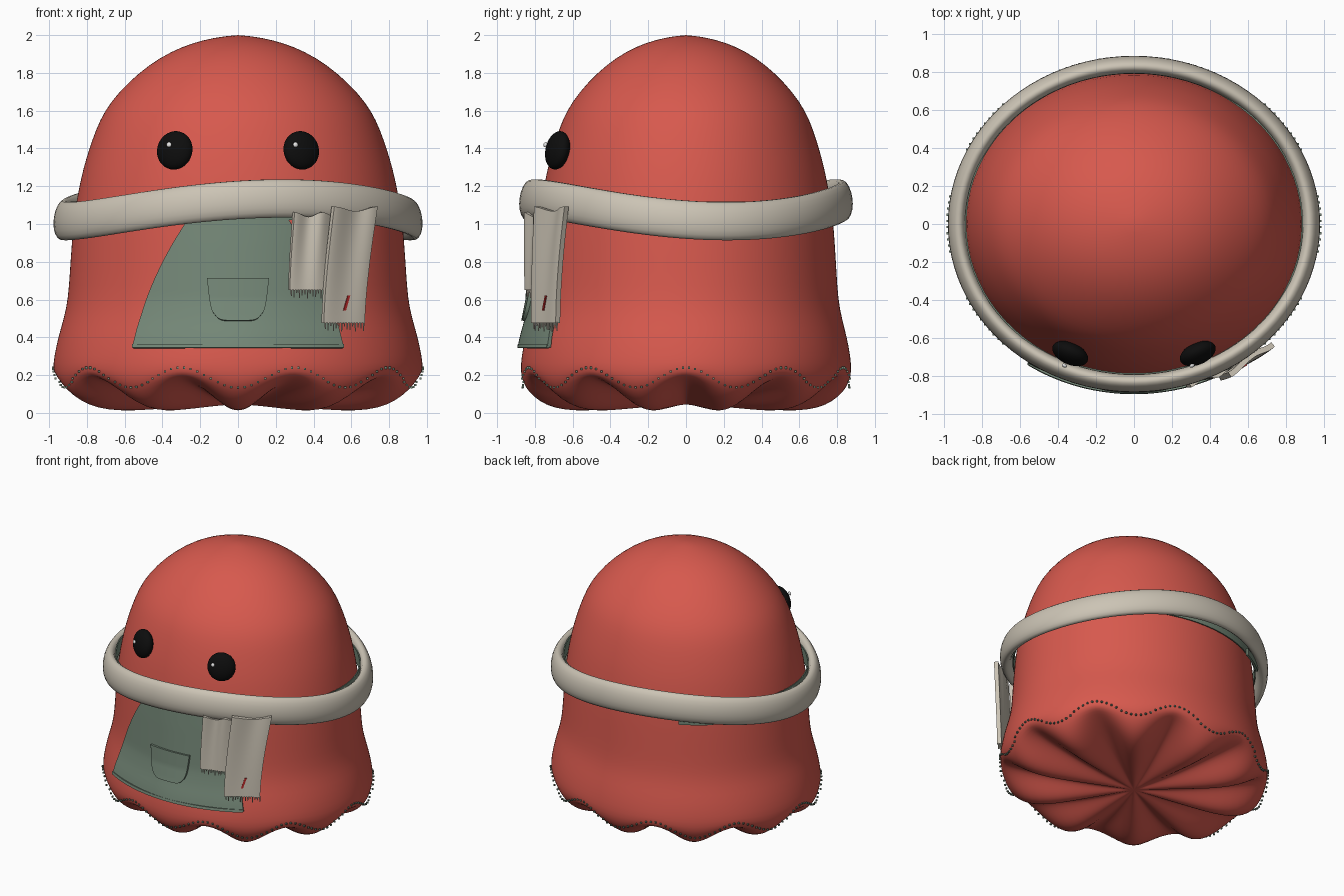
import bpy, bmesh, math
from math import sin, cos, pi, sqrt
from mathutils import Vector

cube = bpy.data.objects.get("Cube")
if cube:
    bpy.data.objects.remove(cube, do_unlink=True)


def material(name, rgb):
    m = bpy.data.materials.new(name)
    m.use_nodes = True
    m.diffuse_color = (*rgb, 1)
    node = m.node_tree.nodes["Principled BSDF"]
    node.inputs["Base Color"].default_value = (*rgb, 1)
    node.inputs["Roughness"].default_value = 0.7
    return m


CORAL = material("coral", (0.68, 0.10, 0.075))
CREAM = material("cream", (0.60, 0.55, 0.46))
SAGE = material("sage green", (0.18, 0.25, 0.19))
BLACK = material("black", (0.004, 0.004, 0.004))
WHITE = material("white", (0.85, 0.85, 0.85))
RED = material("embroidery red", (0.45, 0.02, 0.02))


def finish(bm, name, mat, angle=50):
    bmesh.ops.remove_doubles(bm, verts=bm.verts, dist=0.0004)
    bmesh.ops.recalc_face_normals(bm, faces=bm.faces)
    mesh = bpy.data.meshes.new(name)
    bm.to_mesh(mesh)
    bm.free()
    mesh.materials.append(mat)
    ob = bpy.data.objects.new(name, mesh)
    bpy.context.collection.objects.link(ob)
    bpy.ops.object.select_all(action='DESELECT')
    ob.select_set(True)
    bpy.context.view_layer.objects.active = ob
    bpy.ops.object.shade_smooth_by_angle(angle=math.radians(angle))
    return ob


def sheet(name, fn, nu, nv, mat, thick=0, angle=50):
    """Grid surface from fn(u, v) with u and v in 0..1, optionally thickened."""
    bm = bmesh.new()
    g = [[bm.verts.new(fn(i / nu, j / nv)) for j in range(nv + 1)] for i in range(nu + 1)]
    for i in range(nu):
        for j in range(nv):
            bm.faces.new((g[i][j], g[i + 1][j], g[i + 1][j + 1], g[i][j + 1]))
    if thick:
        bmesh.ops.recalc_face_normals(bm, faces=bm.faces)
        bmesh.ops.solidify(bm, geom=bm.faces[:], thickness=thick)
    return finish(bm, name, mat, angle)


def lerp_table(table, t):
    for (a, x), (b, y) in zip(table, table[1:]):
        if t <= b:
            return x + (y - x) * max(0, (t - a) / (b - a))
    return table[-1][1]


# Body: oval dome whose hem folds under in ten scallops
DEPTH = 0.895
WALL = [(0.3, .973), (0.4, .952), (0.5, .922), (0.6, .9), (0.75, .89), (0.9, .88),
        (1.05, .868), (1.2, .84), (1.3, .817), (1.4, .787), (1.5, .752), (1.6, .706),
        (1.7, .63), (1.8, .525), (1.88, .415), (1.94, .295), (1.975, .18), (1.993, .08), (2.0, 0)]
LOBE = [(0, .045), (.15, .04), (.3, .03), (.5, .015), (.65, .008), (.78, .022), (.87, .06),
        (.93, .11), (.965, .16), (.98, .22)]
ARCH = [(0, .045), (.15, .055), (.3, .07), (.5, .1), (.65, .13), (.78, .155), (.87, .175),
        (.935, .19), (.968, .205), (.98, .235)]
LOBES = 10
ROWS = len(LOBE) + len(WALL)


def body_point(u, v):
    a = 2 * pi * u
    k = round(v * (ROWS - 1))
    if k < len(LOBE):
        w = (0.5 + 0.5 * cos(LOBES * a)) ** 0.8
        (r0, z0), (r1, z1) = ARCH[k], LOBE[k]
        r, z = r0 + (r1 - r0) * w, z0 + (z1 - z0) * w
    else:
        z, r = WALL[k - len(LOBE)]
    return Vector((r * sin(a), -r * DEPTH * cos(a), z))


body = sheet("body", body_point, 120, ROWS - 1, CORAL, angle=60)
body.modifiers.new("smooth", 'SUBSURF').levels = 1
body.modifiers["smooth"].render_levels = 1


def front(x, z, offset):
    """Point in front of the body wall at the given x and z."""
    r = lerp_table(WALL, z) + offset
    return Vector((x, -DEPTH * sqrt(max(0, r * r - x * x)), z))


# Hem stitches
bm = bmesh.new()
for i in range(170):
    a = 2 * pi * i / 170
    z = .187 - .053 * cos(LOBES * a)
    r = .98 if z > .17 else .966
    ret = bmesh.ops.create_cube(bm, size=0.011)
    bmesh.ops.translate(bm, verts=ret["verts"], vec=(r * sin(a), -r * DEPTH * cos(a), z))
finish(bm, "hem_stitches", SAGE)


# Rolled scarf ring, rising at front and back
def band_height(a):
    return 1.075 + .06 * cos(2 * (a - .26))


def band_point(u, v):
    a, b = 2 * pi * u, 2 * pi * v
    out = .047 * cos(b)
    return Vector(((.93 + out) * sin(a), -(.836 + out) * cos(a),
                   band_height(a) + .1 * sin(b) - .02 * cos(b)))


sheet("scarf_band", band_point, 96, 20, CREAM)


# Apron waist tie behind the scarf, and its loose end at the back
def tie_point(u, v):
    a = 2 * pi * u
    return Vector((.888 * sin(a), -.797 * cos(a), 1.02 + .1 * v))


sheet("apron_tie", tie_point, 80, 2, SAGE, 0.008)


def tie_end_point(u, v):
    a = pi + .5 + .28 * u
    return Vector((.915 * sin(a), -.82 * cos(a), .985 + .05 * v))


sheet("apron_tie_end", tie_end_point, 8, 2, SAGE, 0.015)

# Apron panel with curved flaring sides
FLARE = [(.35, .56), (.45, .535), (.6, .487), (.7, .447), (.8, .4), (.9, .345), (1.02, .27)]


def apron_point(u, v):
    z = .35 + .67 * v
    x = (2 * u - 1) * lerp_table(FLARE, z)
    return front(x, z, .027 + .006 * cos(9 * x) * (1 - v))


sheet("apron", apron_point, 32, 20, SAGE, 0.02, 40)


def apron_hem_point(u, v):
    return front((2 * u - 1) * .56, .345 + .02 * v, .035)


sheet("apron_hem", apron_hem_point, 32, 1, SAGE, 0.015, 40)


# Pocket, rounded at the lower corners, with a folded top edge
def pocket_point(u, v):
    s = 2 * u - 1
    z = .49 + .22 * v + .035 * abs(s) ** 6 * (1 - v) ** 4
    half = .14 + .024 * v - .014 * (1 - v) ** 5
    return front(s * half, z, .05)


sheet("pocket", pocket_point, 20, 12, SAGE, 0.02, 40)
sheet("pocket_edge", lambda u, v: front((2 * u - 1) * .165, .694 + .02 * v, .056),
      12, 1, SAGE, 0.016, 40)


# Hanging scarf tails with soft pleats and fringes
def tail(name, top, bottom, z_top, z_bottom, swell, pleats):
    def point(u, v, lift=0):
        z = z_bottom + (z_top - z_bottom) * v
        x0, x1 = (bottom[k] + (top[k] - bottom[k]) * v ** 1.5 for k in (0, 1))
        x = x0 + (x1 - x0) * u
        s = swell + lift + .014 * cos(2 * pi * pleats * u) * (0.3 + 0.7 * v)
        z += .012 * cos(2 * pi * pleats * u) * v ** 6
        return Vector((x, -.9 * s * sqrt(1 - (x / s) ** 2), z))

    sheet(name, point, 24, 20, CREAM, 0.03, 45)
    bm = bmesh.new()
    for i in range(15):
        p = point((i + .5) / 15, 0)
        length = .035 + .014 * sin(i * 2.4)
        ret = bmesh.ops.create_cone(bm, segments=6, radius1=.003, radius2=.005,
                                    depth=length, cap_ends=True)
        bmesh.ops.translate(bm, verts=ret["verts"],
                            vec=p + Vector((0, .012, .005 - length / 2)))
    finish(bm, name + "_fringe", CREAM)
    return point


tail("short_scarf_tail", (.30, .52), (.275, .49), 1.05, .65, .985, 1.5)
long_tail = tail("long_scarf_tail", (.51, .74), (.455, .672), 1.08, .475, 1.015, 1)

# Small embroidered stroke on the long tail
sheet("embroidery", lambda u, v: long_tail(.47 + .06 * u + .08 * v, .11 + .13 * v, .006),
      2, 8, RED, 0.006)

# Eyes with small glints
for side, label in ((1, "left"), (-1, "right")):
    for part, r, pos, scale, mat in (
            ("eye", .1, (side * .335, -.68, 1.39), (1, .55, 1.03), BLACK),
            ("eye_glint", .014, (side * .335 - .03, -.744, 1.42), (1, .7, 1), WHITE)):
        bm = bmesh.new()
        bmesh.ops.create_uvsphere(bm, u_segments=32, v_segments=20, radius=r)
        ob = finish(bm, f"{label}_{part}", mat)
        ob.location = pos
        ob.scale = scale
        ob.rotation_euler = (-.2, 0, side * .42)
